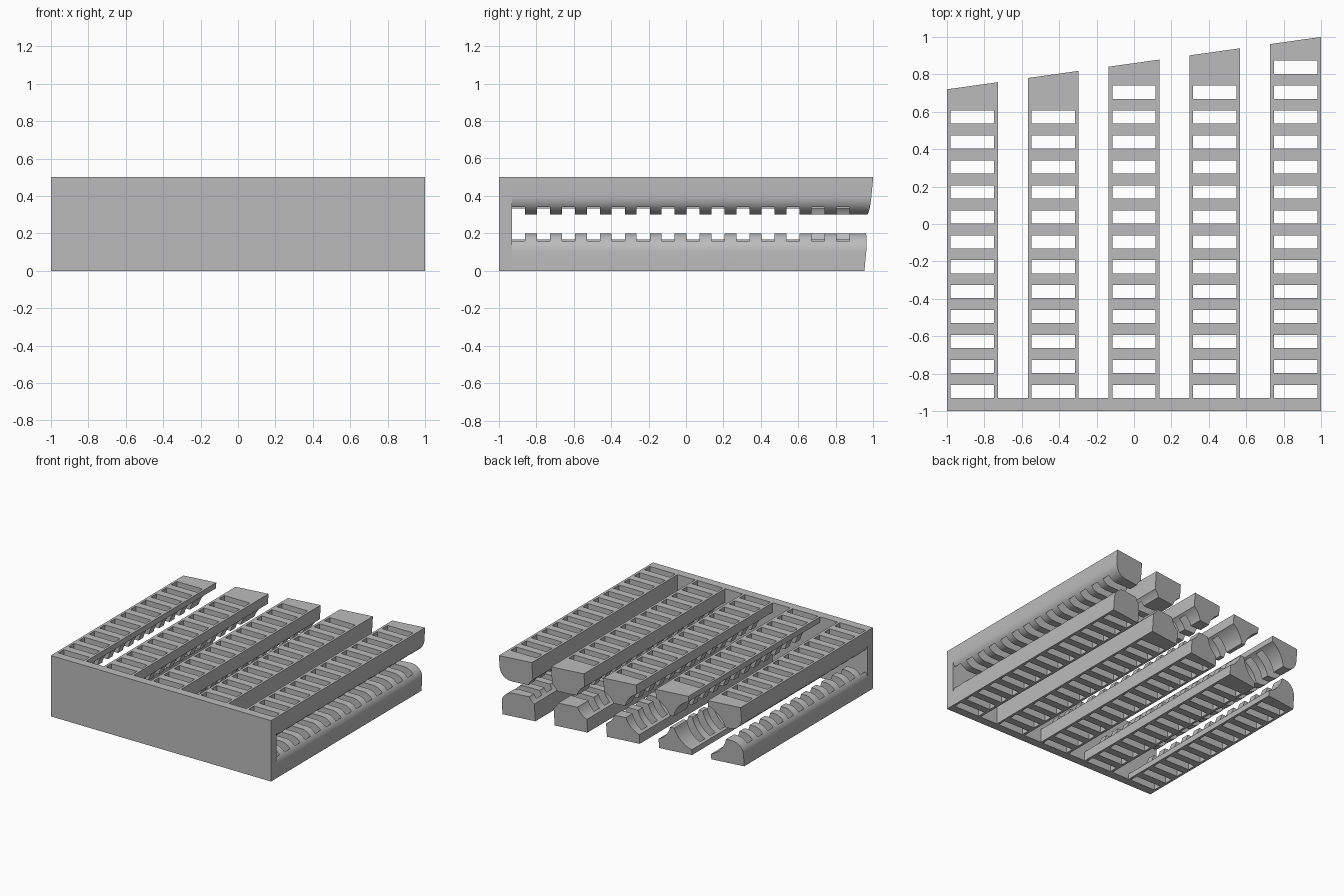
import bpy, bmesh
from math import sin, cos, pi, asin, sqrt

old = bpy.data.objects.get("Cube")
if old:
    bpy.data.objects.remove(old, do_unlink=True)

grey = bpy.data.materials.new("plain grey")
grey.use_nodes = True
grey.diffuse_color = (0.5, 0.5, 0.5, 1)
grey.node_tree.nodes["Principled BSDF"].inputs["Base Color"].default_value = (0.5, 0.5, 0.5, 1)

H, MID, FACE, ROOT = 0.5, 0.25, 0.3, -0.93
STEPS = 10


def make(name, bm):
    bmesh.ops.recalc_face_normals(bm, faces=bm.faces)
    mesh = bpy.data.meshes.new(name)
    bm.to_mesh(mesh)
    bm.free()
    mesh.materials.append(grey)
    obj = bpy.data.objects.new(name, mesh)
    bpy.context.collection.objects.link(obj)
    return obj


def add_box(bm, x0, x1, y0, y1, z0, z1):
    verts = bmesh.ops.create_cube(bm, size=1)["verts"]
    for v in verts:
        v.co = ((x0 + x1) / 2 + v.co.x * (x1 - x0),
                (y0 + y1) / 2 + v.co.y * (y1 - y0),
                (z0 + z1) / 2 + v.co.z * (z1 - z0))


def rounded(edge, side, r=0.1):
    """Convex corner, from the side wall down to the inner face."""
    return [(edge - side * (r - r * cos(a)), FACE + r - r * sin(a))
            for a in (pi / 2 * i / STEPS for i in range(STEPS + 1))]


def scooped(edge, side, r, centre):
    """Concave corner left by a round channel running along the gap."""
    a0, a1 = asin(abs(edge - centre) / r), asin(sqrt(r * r - (FACE - MID) ** 2) / r)
    return [(centre - side * r * sin(a), MID + r * cos(a))
            for a in (a0 + (a1 - a0) * i / STEPS for i in range(STEPS + 1))]


def end_y(x, z):
    return 1 - 0.14 * (1 - x) - 0.094 * (H - z)


def bar(name, x0, x1, left, right, slots, upper):
    outline = [(x0, H)] + left + right[::-1] + [(x1, H)]
    if not upper:
        outline = [(x, H - z) for x, z in outline]
    bm = bmesh.new()
    near = [bm.verts.new((x, ROOT - 0.02, z)) for x, z in outline]
    far = [bm.verts.new((x, end_y(x, z), z)) for x, z in outline]
    bm.faces.new(near)
    bm.faces.new(far)
    n = len(outline)
    for i in range(n):
        j = (i + 1) % n
        bm.faces.new((near[i], near[j], far[j], far[i]))
    obj = make(name, bm)

    # ladder of rectangular slots
    cut = bmesh.new()
    for k in range(slots):
        y = ROOT + k * 0.1333
        add_box(cut, x0 + 0.02, x1 - 0.02, y, y + 0.07, -0.1, H + 0.1)
    cutter = make("slot_cutter", cut)
    mod = obj.modifiers.new("slots", "BOOLEAN")
    mod.operation, mod.solver, mod.object = "DIFFERENCE", "EXACT", cutter
    bpy.context.view_layer.update()
    deps = bpy.context.evaluated_depsgraph_get()
    mesh = bpy.data.meshes.new_from_object(obj.evaluated_get(deps))
    obj.modifiers.clear()
    obj.data = mesh
    bpy.data.objects.remove(cutter, do_unlink=True)
    bpy.ops.object.select_all(action="DESELECT")
    obj.select_set(True)
    bpy.context.view_layer.objects.active = obj
    bpy.ops.object.shade_smooth_by_angle(angle=0.5)


# front plate
plate = bmesh.new()
add_box(plate, -1, 1, -1, ROOT, 0, H)
make("front_plate", plate)

# five pairs of bars
WIDTH, PITCH = 0.272, 0.432
channel = [0.22, 0.19, 0.16, 0.13]
slot_count = [12, 12, 13, 13, 14]
for i in range(5):
    x0 = -1 + PITCH * i
    x1 = x0 + WIDTH
    gap = (PITCH - WIDTH) / 2
    left = scooped(x0, -1, channel[i - 1], x0 - gap) if i else rounded(x0, -1)
    right = scooped(x1, 1, channel[i], x1 + gap) if i < 4 else rounded(x1, 1)
    for upper in (True, False):
        bar(f"{'upper' if upper else 'lower'}_bar_{i + 1}", x0, x1, left, right, slot_count[i], upper)
